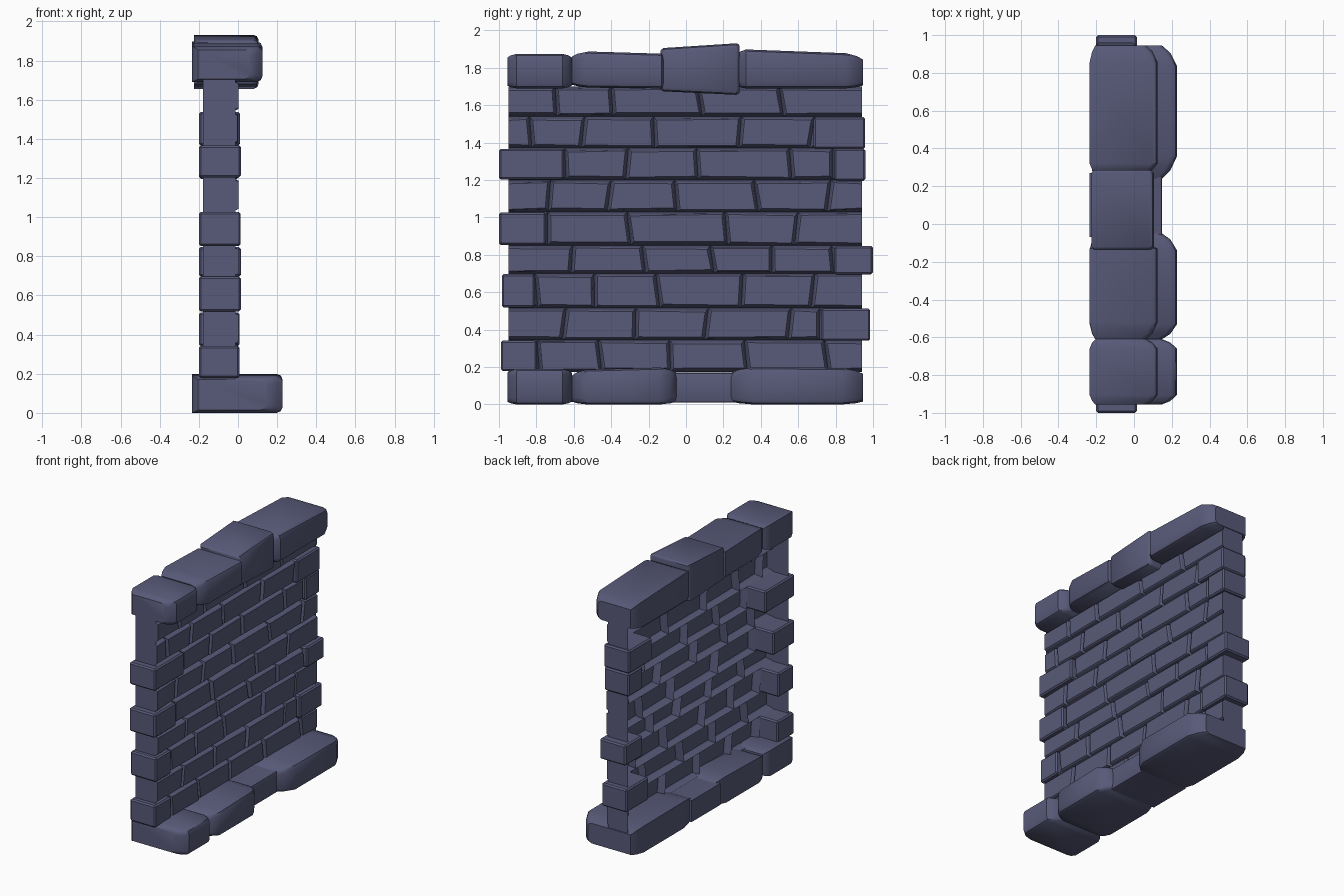
import bpy, bmesh, math, random

if "Cube" in bpy.data.objects:
    bpy.data.objects.remove(bpy.data.objects["Cube"])

random.seed(4)
MAT = bpy.data.materials.new("slate_blue_stone")
MAT.diffuse_color = (0.098, 0.102, 0.190, 1)
MAT.use_nodes = True
MAT.node_tree.nodes["Principled BSDF"].inputs["Base Color"].default_value = MAT.diffuse_color


def finish(bm, name, closed=True, smooth=False):
    if closed:
        bmesh.ops.recalc_face_normals(bm, faces=bm.faces[:])
    me = bpy.data.meshes.new(name)
    bm.to_mesh(me)
    bm.free()
    me.materials.append(MAT)
    ob = bpy.data.objects.new(name, me)
    bpy.context.collection.objects.link(ob)
    if smooth:
        bpy.ops.object.select_all(action='DESELECT')
        ob.select_set(True)
        bpy.context.view_layer.objects.active = ob
        bpy.ops.object.shade_smooth_by_angle(angle=math.radians(35))
    return ob


def stone(name, y0, y1, z0, z1, xf, t0, t1, dx=0.08, dz=0.03, ch=0.03, xb=-0.235):
    """Long stone lofted along y with rounded front edges and tapered ends.
    z0, z1 are (bottom, top) at each end."""
    secs = [(y0, 1), (y0 + .35 * t0, .45), (y0 + t0, 0),
            (y1 - t1, 0), (y1 - .35 * t1, .45), (y1, 1)]
    bm = bmesh.new()
    rings = []
    for y, d in secs:
        f = (y - y0) / (y1 - y0)
        zb = z0[0] + (z1[0] - z0[0]) * f + d * min(dz, 0.015)
        zt = z0[1] + (z1[1] - z0[1]) * f - d * dz
        x, b = xf - d * dx, xb + d * min(dx, 0.03)
        k = ch * 0.3
        pts = [(b, zb), (x - ch, zb), (x - k, zb + k), (x, zb + ch),
               (x, zt - ch), (x - k, zt - k), (x - ch, zt), (b, zt)]
        rings.append([bm.verts.new((p, y, q)) for p, q in pts])
    n = len(rings[0])
    for a, c in zip(rings, rings[1:]):
        for i in range(n):
            bm.faces.new((a[i], a[(i + 1) % n], c[(i + 1) % n], c[i]))
    bm.faces.new(rings[0])
    bm.faces.new(rings[-1])
    return finish(bm, name, smooth=True)


# Base stones
stone("base_stone_1", -.955, -.61, (0, .19), (0, .19), .228, .05, .05, dz=.02)
stone("base_stone_2", -.61, -.05, (0, .185), (0, .20), .228, .08, .09)
stone("base_stone_3", -.07, .27, (.01, .17), (.01, .17), .148, .01, .01, dx=0, dz=0, ch=.01)
stone("base_stone_4", .24, .945, (0, .20), (0, .195), .228, .12, .11)

# Coping stones
stone("cap_stone_1", -.955, -.61, (1.69, 1.875), (1.69, 1.875), .125, .05, .05, dx=.06, dz=.02)
stone("cap_stone_2", -.61, -.11, (1.695, 1.89), (1.69, 1.875), .125, .09, .02, dx=.06)
stone("cap_keystone", -.135, .285, (1.675, 1.905), (1.655, 1.932), .105, .015, .015,
      dx=.015, dz=.012, ch=.025, xb=-.225)
stone("cap_stone_3", .27, .945, (1.69, 1.90), (1.69, 1.875), .125, .05, .09, dx=.06)

# Brick courses: z limits, joint positions in y, quoin at left / right end
LEFT, RIGHT, BACK = -.95, .94, -.055
ROWS = [
    (.175, .345, [-.79, -.46, -.085, .32, .75], -.99, None),
    (.345, .515, [-.65, -.27, .11, .555, .715], None, .985),
    (.515, .70, [-.80, -.49, -.15, .30, .68], -.985, None),
    (.70, .85, [-.61, -.225, .14, .46, .785], None, 1.0),
    (.85, 1.03, [-.74, -.305, .215, .59], -1.0, None),
    (1.03, 1.20, [-.73, -.41, -.055, .375, .765], None, None),
    (1.20, 1.37, [-.645, -.315, .06, .56, .785], -1.0, .96),
    (1.37, 1.54, [-.83, -.55, -.17, .29, .675], None, .958),
    (1.54, 1.70, [-.695, -.395, .075, .51], None, None),
]


def quoin(i, side, y0, y1, z0, z1):
    """Full corner block with bevelled edges."""
    bm = bmesh.new()
    bmesh.ops.create_cube(bm, size=1)
    xf = random.uniform(.004, .015)
    for v in bm.verts:
        v.co.x = xf if v.co.x > 0 else -.2
        v.co.y = y1 if v.co.y > 0 else y0
        v.co.z = z1 if v.co.z > 0 else z0
    bmesh.ops.bevel(bm, geom=bm.edges[:], offset=.01, segments=1, affect='EDGES')
    finish(bm, f"quoin_{side}_{i}")


# Bricks are a shell with grooved joints, open at the back
bm = bmesh.new()
for i, (z0, z1, joints, ql, qr) in enumerate(ROWS):
    cuts = [(LEFT, LEFT)]
    for j in joints:
        s = random.uniform(-.012, .012)
        cuts.append((j - s, j + s))
    cuts.append((RIGHT, RIGHT))
    if ql:
        quoin(i + 1, "left", ql, joints[0] - .008, z0 + .003, z1 - .003)
    if qr:
        quoin(i + 1, "right", joints[-1] + .008, qr, z0 - .004, z1 - .003)
    last = len(cuts) - 2
    for k in range(last + 1):
        (a0, a1), (b0, b1) = cuts[k], cuts[k + 1]
        ga = 0 if k == 0 else .011
        gb = 0 if k == last else .011
        gz = [random.uniform(.007, .016) for _ in range(4)]
        x = random.uniform(-.008, .004)
        if (ql and k == 0) or (qr and k == last):
            x = -.02
        back = [(a0, z0), (b0, z0), (b1, z1), (a1, z1)]
        front = [(a0 + ga, z0 + gz[0]), (b0 - gb, z0 + gz[1]),
                 (b1 - gb, z1 - gz[2]), (a1 + ga, z1 - gz[3])]
        # narrow chamfer around each face
        mid = [bm.verts.new((x - .008, p, q)) for p, q in front]
        c = .006
        sg = [(c, c), (-c, c), (-c, -c), (c, -c)]
        fr = [bm.verts.new((x, p + (u if ((ga, gb, gb, ga)[m]) else 0), q + w))
              for m, ((p, q), (u, w)) in enumerate(zip(front, sg))]
        bk = [bm.verts.new((BACK, p, q)) for p, q in back]
        bm.faces.new(fr)
        for r, s in ((bk, mid), (mid, fr)):
            for m in range(4):
                n = (m + 1) % 4
                bm.faces.new((r[m], r[n], s[n], s[m]))
finish(bm, "brick_courses", closed=False)

# End returns of the wall
for name, y in (("left_end", LEFT), ("right_end", RIGHT)):
    bm = bmesh.new()
    pts = [(-.18, .15), (-.012, .15), (-.012, 1.72), (-.18, 1.72)]
    f = bm.faces.new([bm.verts.new((p, y, q)) for p, q in pts])
    if y > 0:
        f.normal_flip()
    finish(bm, name, closed=False)
